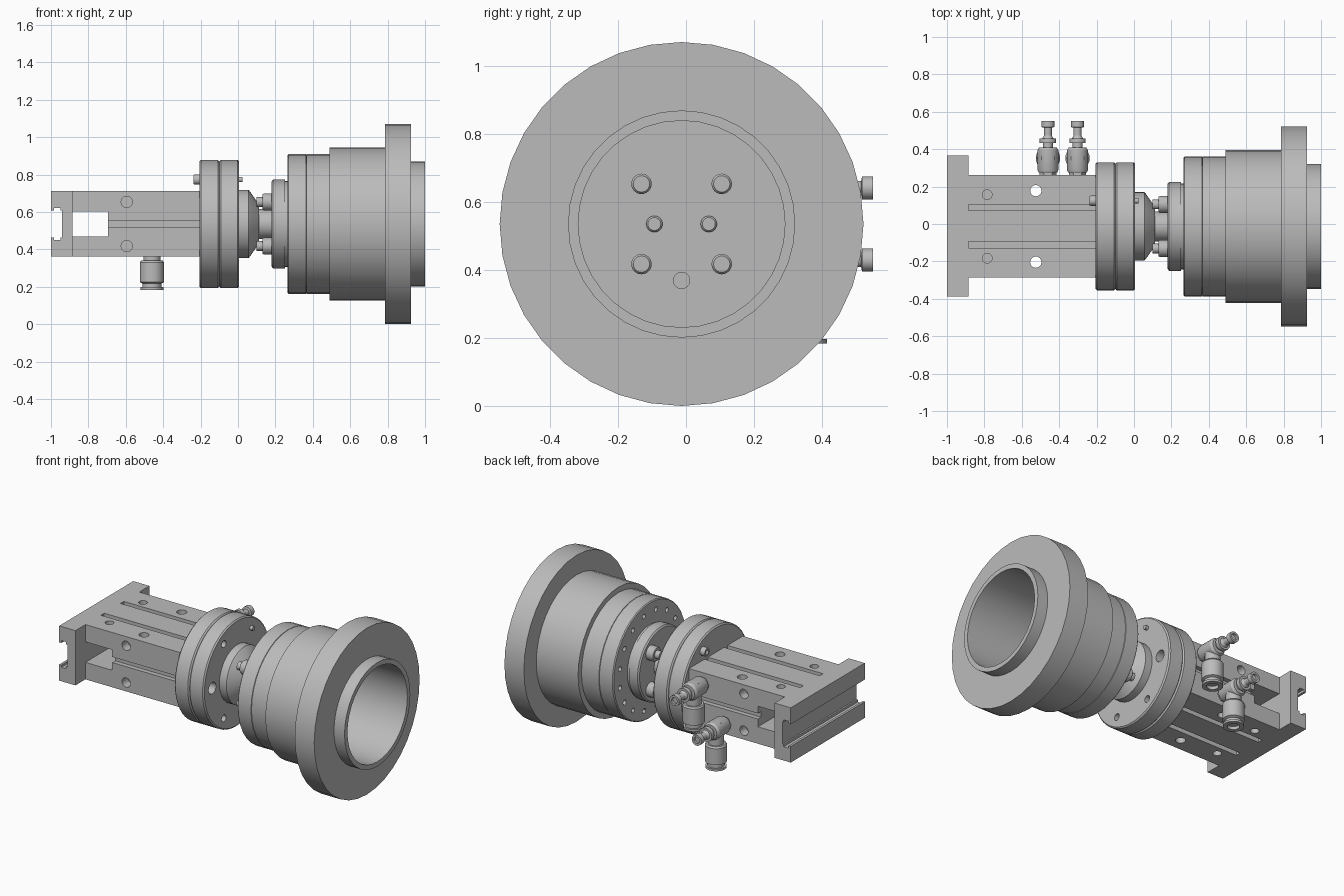
import bpy, bmesh, math
from mathutils import Vector, Matrix

cube = bpy.data.objects.get("Cube")
if cube:
    bpy.data.objects.remove(cube, do_unlink=True)

CY, CZ = -0.013, 0.536          # main axis
steel = bpy.data.materials.new("machined_grey")
steel.use_nodes = True
grey = (0.5, 0.5, 0.5, 1)
steel.diffuse_color = grey
steel.node_tree.nodes["Principled BSDF"].inputs["Base Color"].default_value = grey


def finish(name, bm):
    bmesh.ops.recalc_face_normals(bm, faces=bm.faces)
    me = bpy.data.meshes.new(name)
    bm.to_mesh(me)
    bm.free()
    me.materials.append(steel)
    ob = bpy.data.objects.new(name, me)
    bpy.context.collection.objects.link(ob)
    return ob


def box(name, x, y, z):
    """Box from (low, high) ranges."""
    bm = bmesh.new()
    bmesh.ops.create_cube(bm, size=1)
    for v in bm.verts:
        v.co = Vector([(r[0] + r[1]) / 2 + c * (r[1] - r[0]) for r, c in zip((x, y, z), v.co)])
    return finish(name, bm)


def lathe(name, profile, at=(0, CY, CZ), axis="X", segs=24):
    """Revolve (distance along axis, radius) points; ends are closed on the axis."""
    pts = [(profile[0][0], 0)] + list(profile) + [(profile[-1][0], 0)]
    bm = bmesh.new()
    vs = [bm.verts.new((r, 0, t)) for t, r in pts]
    es = [bm.edges.new(p) for p in zip(vs, vs[1:])]
    bmesh.ops.spin(bm, geom=vs + es, cent=(0, 0, 0), axis=(0, 0, 1),
                   angle=math.tau, steps=segs, use_duplicate=False)
    bmesh.ops.remove_doubles(bm, verts=bm.verts, dist=0.0002)
    direction = {"X": (1, 0, 0), "Y": (0, 1, 0), "Z": (0, 0, 1)}[axis]
    turn = Vector((0, 0, 1)).rotation_difference(Vector(direction)).to_matrix().to_4x4()
    bmesh.ops.transform(bm, matrix=Matrix.Translation(at) @ turn, verts=bm.verts)
    return finish(name, bm)


def rod(name, a, b, r, at=(0, CY, CZ), axis="X", segs=24):
    return lathe(name, [(a, r), (b, r)], at, axis, segs)


def cut(ob, cutters):
    """Subtract the cutters for good, then delete them."""
    for c in cutters:
        c.hide_render = True
        m = ob.modifiers.new("cut", "BOOLEAN")
        m.operation, m.solver, m.object = "DIFFERENCE", "EXACT", c
    bpy.context.view_layer.update()
    dg = bpy.context.evaluated_depsgraph_get()
    me = bpy.data.meshes.new_from_object(ob.evaluated_get(dg))
    ob.modifiers.clear()
    ob.data = me
    for c in cutters:
        bpy.data.objects.remove(c, do_unlink=True)


def polar(r, deg):
    a = math.radians(deg)
    return (0, CY + r * math.cos(a), CZ + r * math.sin(a))


# Slide body with window, grooves and holes
body = box("slide_body", (-0.89, -0.2), (-0.285, 0.262), (0.361, 0.713))
cuts = [box("window", (-0.885, -0.695), (-1, 1), (0.47, 0.602))]
for y in (-0.285, 0.262):
    cuts.append(box("side_groove", (-0.7, -0.1), (y - 0.03, y + 0.03), (0.52, 0.556)))
for y in (-0.111, 0.088):
    for z in (0.361, 0.713):
        cuts.append(box("face_groove", (-0.885, -0.1), (y - 0.017, y + 0.017), (z - 0.03, z + 0.03)))
for s in (-1, 1):
    cuts.append(rod("through_hole", 0, 1, 0.03, (-0.525, CY + s * 0.191, 0), "Z"))
    for z in (0.361, 0.713):
        cuts.append(rod("blind_hole", z - 0.05, z + 0.05, 0.026, (-0.785, CY + s * 0.17, 0), "Z"))
    for y in (-0.285, 0.262):
        cuts.append(rod("side_hole", y - 0.06, y + 0.06, 0.03, (-0.595, 0, CZ + s * 0.118), "Y"))
cut(body, cuts)

# End rail with T slot along its length
rail = box("end_rail", (-1, -0.885), (-0.387, 0.365), (0.361, 0.713))
cut(rail, [box("slot", (-1.1, -0.94), (-1, 1), (0.465, 0.607)),
           box("slot_undercut", (-0.985, -0.95), (-1, 1), (0.45, 0.622))])

# Pair of coupling discs with bolt holes
b = 0.008
for name, x0, x1 in (("rear_disc", -0.205, -0.1), ("front_disc", -0.1, 0.005)):
    disc = lathe(name, [(x0, 0.343 - b), (x0 + b, 0.343), (x1 - b, 0.343), (x1, 0.343 - b)], segs=48)
    if name == "front_disc":
        cuts = [rod("disc_hole", -0.05, 0.1, 0.022, polar(0.275, a)) for a in (120, 240, 300)]
        cuts += [rod("port_hole", -0.06, 0.1, 0.037, polar(0.255, a)) for a in (0, 180)]
        cut(disc, cuts)


def cap_screw(name, at, x0, x1, r):
    """Socket head opening towards x0."""
    d = (x1 - x0) * 0.6
    lathe(name, [(x0 + d, r * 0.5), (x0, r * 0.5), (x0, r * 0.9),
                 (x0 + (x1 - x0) * 0.15, r), (x1, r)], at)


cap_screw("disc_screw_head", polar(0.275, 60), -0.237, -0.203, 0.027)
rod("disc_screw_tip", 0, 0.025, 0.014, polar(0.275, 60))

# Tapered hub and shaft
lathe("hub", [(0, 0.183), (0.055, 0.183), (0.062, 0.176), (0.112, 0.105), (0.112, 0.08), (0.19, 0.08)], segs=36)

# Mounting screws on both sides of the cup floor
FLOOR = 0.29
for sy in (-1, 1):
    for sz in (-1, 1):
        at = (0, CY + sy * 0.118, CZ + sz * 0.118)
        cap_screw("hub_screw", at, 0.132, 0.182, 0.046)
        rod("hub_screw_stem", 0.1, 0.14, 0.026, at)
        lathe("cup_screw", [(FLOOR - 0.01, 0.03), (FLOOR + 0.022, 0.03), (FLOOR + 0.03, 0.024)], at)
    lathe("cup_pin", [(FLOOR - 0.01, 0.024), (FLOOR + 0.014, 0.024), (FLOOR + 0.02, 0.019)],
          (0, CY + sy * 0.08, CZ))

# Adapter plate, cup, main flange and lip in one turned part
e = 0.006
cup = lathe("turned_cup", [
    (0.18, 0.228), (0.188, 0.237), (0.25, 0.237), (0.252, 0.23), (0.265, 0.23),
    (0.265, 0.374 - e), (0.265 + e, 0.374), (0.363, 0.374), (0.365, 0.37), (0.367, 0.374),
    (0.49, 0.374), (0.49, 0.409), (0.787, 0.409), (0.787, 0.535), (0.925, 0.535),
    (0.925, 0.334), (1, 0.334), (1, 0.304), (FLOOR, 0.304)], segs=36)
cuts = [rod("ring_hole", 0.2, 0.285, 0.016, polar(0.31, 22.5 * i + 11), segs=12) for i in range(16)]
cuts.append(rod("floor_hole", 0.22, 0.4, 0.024, (0, CY, 0.37)))
cut(cup, cuts)

# Elbow air fittings on the back of the slide
for x, z in ((-0.46, 0.43), (-0.302, 0.642)):
    lathe("fitting_base", [(0.255, 0.045), (0.282, 0.045)], (x, 0, z), "Y", 6)
    lathe("fitting_arm", [
        (0.275, 0.05), (0.29, 0.056), (0.395, 0.056), (0.41, 0.046), (0.41, 0.026), (0.432, 0.026),
        (0.432, 0.044), (0.458, 0.044), (0.458, 0.03), (0.472, 0.021), (0.515, 0.021),
        (0.518, 0.034), (0.55, 0.034), (0.55, 0.02), (0.535, 0.02)], (x, 0, z), "Y")
    lathe("fitting_socket", [
        (-0.225, 0.036), (-0.246, 0.036), (-0.246, 0.062), (-0.232, 0.062), (-0.232, 0.05),
        (-0.212, 0.05), (-0.205, 0.065), (-0.1, 0.065), (-0.09, 0.058), (-0.09, 0.046),
        (0.03, 0.046), (0.045, 0.035)], (x, 0.352, z), "Z")

# Smooth turned surfaces while keeping machined edges crisp
bpy.ops.object.select_all(action="DESELECT")
for ob in bpy.context.collection.objects:
    if ob.type == "MESH" and ob.data.materials and ob.data.materials[0] == steel:
        ob.select_set(True)
        bpy.context.view_layer.objects.active = ob
bpy.ops.object.shade_smooth_by_angle(angle=math.radians(30))
